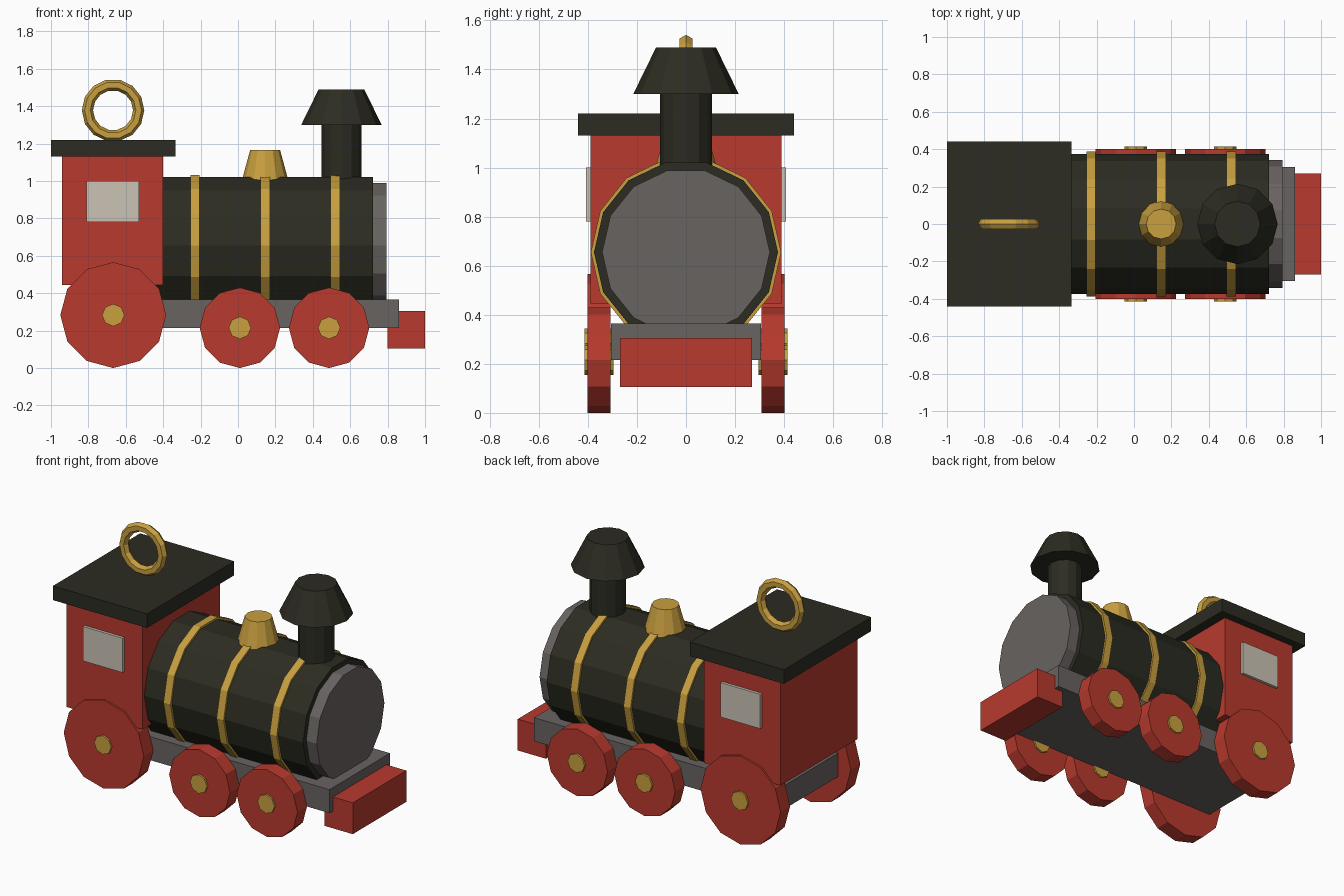
import bpy, math

cube = bpy.data.objects.get("Cube")
if cube:
    bpy.data.objects.remove(cube, do_unlink=True)


def material(name, rgb):
    m = bpy.data.materials.new(name)
    m.use_nodes = True
    m.diffuse_color = (*rgb, 1)
    m.node_tree.nodes["Principled BSDF"].inputs["Base Color"].default_value = (*rgb, 1)
    return m


RED = material("red paint", (0.48, 0.042, 0.027))
BLACK = material("dark olive black", (0.025, 0.025, 0.016))
GOLD = material("brass", (0.58, 0.35, 0.05))
GREY = material("iron grey", (0.14, 0.125, 0.12))
GLASS = material("pale window", (0.6, 0.55, 0.46))


def finish(name, mat):
    ob = bpy.context.object
    ob.name = ob.data.name = name
    ob.data.materials.append(mat)
    return ob


def box(name, mat, x, y, z):
    """Box from (min, max) pairs along each axis."""
    spans = (x, y, z)
    bpy.ops.mesh.primitive_cube_add(size=1, location=[(a + b) / 2 for a, b in spans])
    ob = finish(name, mat)
    ob.scale = [b - a for a, b in spans]
    return ob


def cone(name, mat, sides, r1, r2, depth, loc, rot=(0, 0, 0)):
    bpy.ops.mesh.primitive_cone_add(vertices=sides, radius1=r1, radius2=r2,
                                    depth=depth, location=loc, rotation=rot)
    return finish(name, mat)


def barrel(name, mat, radius, x0, x1):
    """Drum along the boiler axis, with a corner on each side."""
    return cone(name, mat, 14, radius, radius, x1 - x0,
                ((x0 + x1) / 2, 0, 0.655), (0, math.pi / 2, 0))


# Chassis and buffer
box("chassis", GREY, (-0.86, 0.86), (-0.305, 0.305), (0.215, 0.365))
box("buffer_beam", RED, (0.8, 1), (-0.27, 0.27), (0.105, 0.305))

# Cab, roof and windows
box("cab", RED, (-0.94, -0.4), (-0.39, 0.39), (0.445, 1.13))
box("roof", BLACK, (-1, -0.335), (-0.44, 0.44), (1.13, 1.22))
for side, s in (("right", -1), ("left", 1)):
    box("window_" + side, GLASS, (-0.81, -0.53), sorted((s * 0.385, s * 0.408)), (0.78, 1))

# Boiler with smokebox and bands
barrel("boiler", BLACK, 0.375, -0.45, 0.722)
barrel("smokebox", GREY, 0.342, 0.7, 0.795)
for i, x in enumerate((-0.23, 0.145, 0.52)):
    barrel(f"boiler_band_{i + 1}", GOLD, 0.388, x - 0.025, x + 0.025)

# Dome and chimney
cone("steam_dome", GOLD, 12, 0.125, 0.08, 0.165, (0.145, 0, 1.083))
cone("chimney", BLACK, 12, 0.106, 0.106, 0.35, (0.553, 0, 1.135))
cone("chimney_cap", BLACK, 12, 0.215, 0.122, 0.19, (0.553, 0, 1.395))

# Hanging ring on the roof
bpy.ops.mesh.primitive_torus_add(major_radius=0.137, minor_radius=0.03, major_segments=14,
                                 minor_segments=6, location=(-0.668, 0, 1.378),
                                 rotation=(math.pi / 2, 0, 0))
finish("roof_ring", GOLD)

# Wheels with hubs
for label, x, r in (("rear", -0.667, 0.283), ("middle", 0.01, 0.215), ("front", 0.487, 0.215)):
    for side, s in (("right", -1), ("left", 1)):
        turn = (math.pi / 2, 0, 0)
        cone(f"{label}_wheel_{side}", RED, 12, r, r, 0.095, (x, s * 0.3545, r), turn)
        cone(f"{label}_hub_{side}", GOLD, 8, 0.06, 0.06, 0.118, (x, s * 0.355, r), turn)
